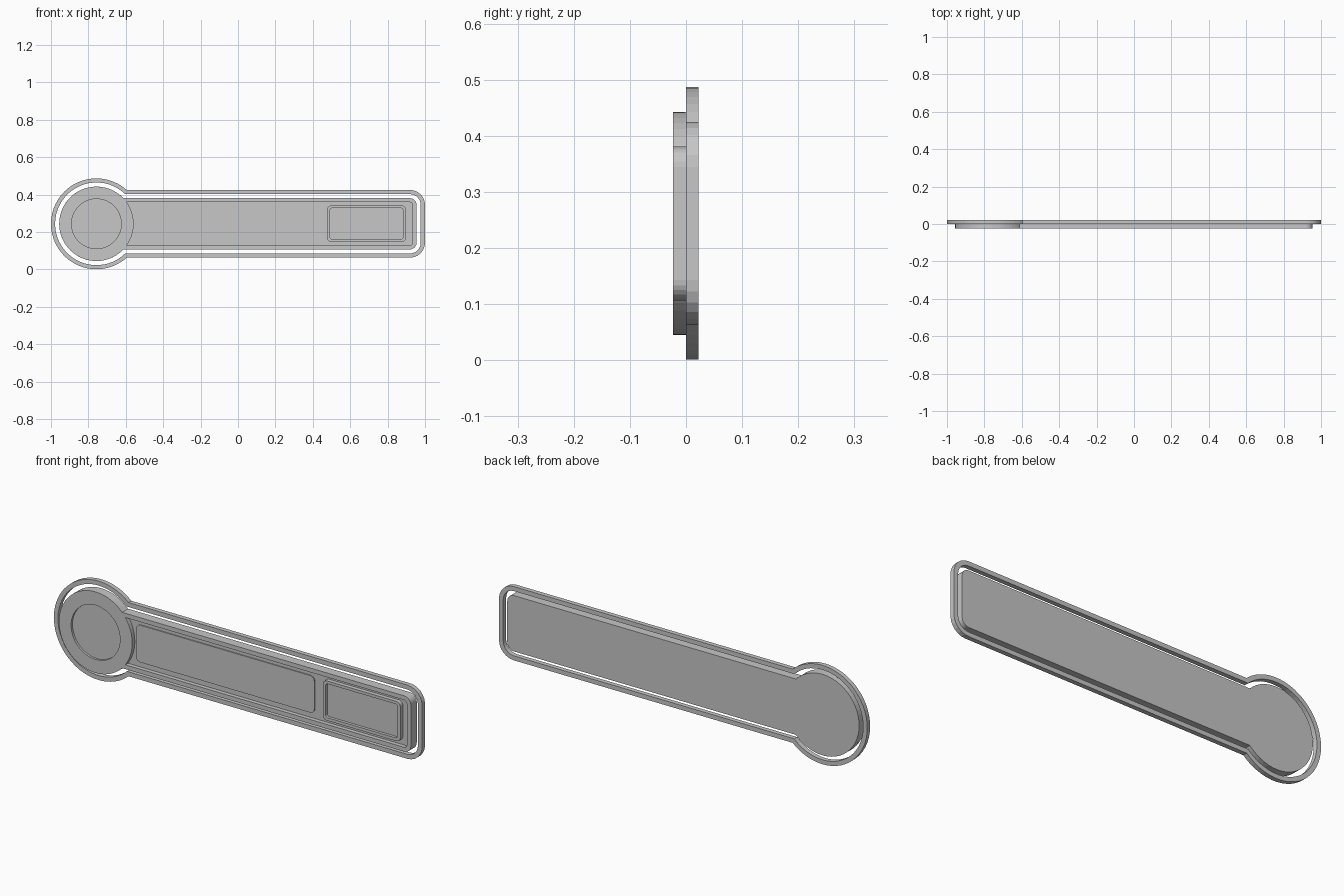
import bpy, bmesh, math

if "Cube" in bpy.data.objects:
    bpy.data.objects.remove(bpy.data.objects["Cube"])

CX, CZ = -0.757, 0.244          # centre of the round head
BACK = 0.0225                   # shared back level
FLOOR, TOP = -0.003, -0.0235    # bar floor and raised front level

grey = bpy.data.materials.new("grey")
grey.diffuse_color = (0.57, 0.57, 0.57, 1)
grey.use_nodes = True
grey.node_tree.nodes["Principled BSDF"].inputs["Base Color"].default_value = grey.diffuse_color


def arc(cx, cz, r, a0, a1, n):
    return [(cx + r * math.cos(a0 + (a1 - a0) * i / n),
             cz + r * math.sin(a0 + (a1 - a0) * i / n)) for i in range(n + 1)]


def bar_path(head, half, right, r):
    """Open path: lower head junction, round the right end, upper junction."""
    x = CX + math.sqrt(head ** 2 - half ** 2)
    return ([(x, CZ - half)]
            + arc(right - r, CZ - half + r, r, -math.pi / 2, 0, 6)
            + arc(right - r, CZ + half - r, r, 0, math.pi / 2, 6)
            + [(x, CZ + half)])


def keyhole(head, half, right, r):
    t = math.asin(half / head)
    return bar_path(head, half, right, r) + arc(CX, CZ, head, t, 2 * math.pi - t, 40)[1:-1]


def rounded(x0, x1, z0, z1, r):
    q = math.pi / 2
    return (arc(x1 - r, z0 + r, r, -q, 0, 5) + arc(x1 - r, z1 - r, r, 0, q, 5)
            + arc(x0 + r, z1 - r, r, q, 2 * q, 5) + arc(x0 + r, z0 + r, r, 2 * q, 3 * q, 5))


def circle(r):
    return arc(CX, CZ, r, 0, 2 * math.pi, 56)[:-1]


def finish(name, bm):
    bmesh.ops.recalc_face_normals(bm, faces=bm.faces)
    me = bpy.data.meshes.new(name)
    bm.to_mesh(me)
    bm.free()
    me.materials.append(grey)
    bpy.context.collection.objects.link(bpy.data.objects.new(name, me))


def prism(name, pts, y0, y1):
    bm = bmesh.new()
    a, b = [[bm.verts.new((x, y, z)) for x, z in pts] for y in (y0, y1)]
    bm.faces.new(a)
    bm.faces.new(b[::-1])
    for i in range(len(a)):
        j = (i + 1) % len(a)
        bm.faces.new((a[i], b[i], b[j], a[j]))
    finish(name, bm)


def band(name, outer, inner, y0, y1, closed=True):
    """Flat strip between two matching paths."""
    bm = bmesh.new()
    rows = [[bm.verts.new((x, y, z)) for x, z in p]
            for p, y in ((outer, y0), (outer, y1), (inner, y1), (inner, y0))]
    n = len(outer)
    for i in range(n if closed else n - 1):
        j = (i + 1) % n
        for k in range(4):
            a, b = rows[k], rows[(k + 1) % 4]
            bm.faces.new((a[i], a[j], b[j], b[i]))
    if not closed:
        for i in (0, n - 1):
            bm.faces.new([row[i] for row in rows])
    finish(name, bm)


# Outer outline ring, level with the back of the body
band("outline_ring", keyhole(0.243, 0.181, 1.0, 0.08),
     keyhole(0.221, 0.159, 0.977, 0.058), 0, BACK)

# Keyhole base plate with the raised rim along the bar
prism("body_plate", keyhole(0.199, 0.137, 0.955, 0.036), FLOOR, BACK)
band("bar_rim", bar_path(0.199, 0.137, 0.955, 0.036),
     bar_path(0.199, 0.116, 0.934, 0.018), TOP, FLOOR, closed=False)

# Round head with a shallow dish
band("head_ring", circle(0.199), circle(0.133), TOP, FLOOR)
prism("head_dish", circle(0.133), TOP + 0.011, FLOOR)

# Long thin label panel
prism("label_panel", rounded(-0.548, 0.42, 0.153, 0.335, 0.022), FLOOR - 0.005, FLOOR)

# Raised frame with a sunken window
band("window_frame", rounded(0.477, 0.898, 0.147, 0.342, 0.022),
     rounded(0.492, 0.882, 0.162, 0.328, 0.012), TOP, FLOOR)
prism("window", rounded(0.492, 0.882, 0.162, 0.328, 0.012), TOP + 0.014, FLOOR)
